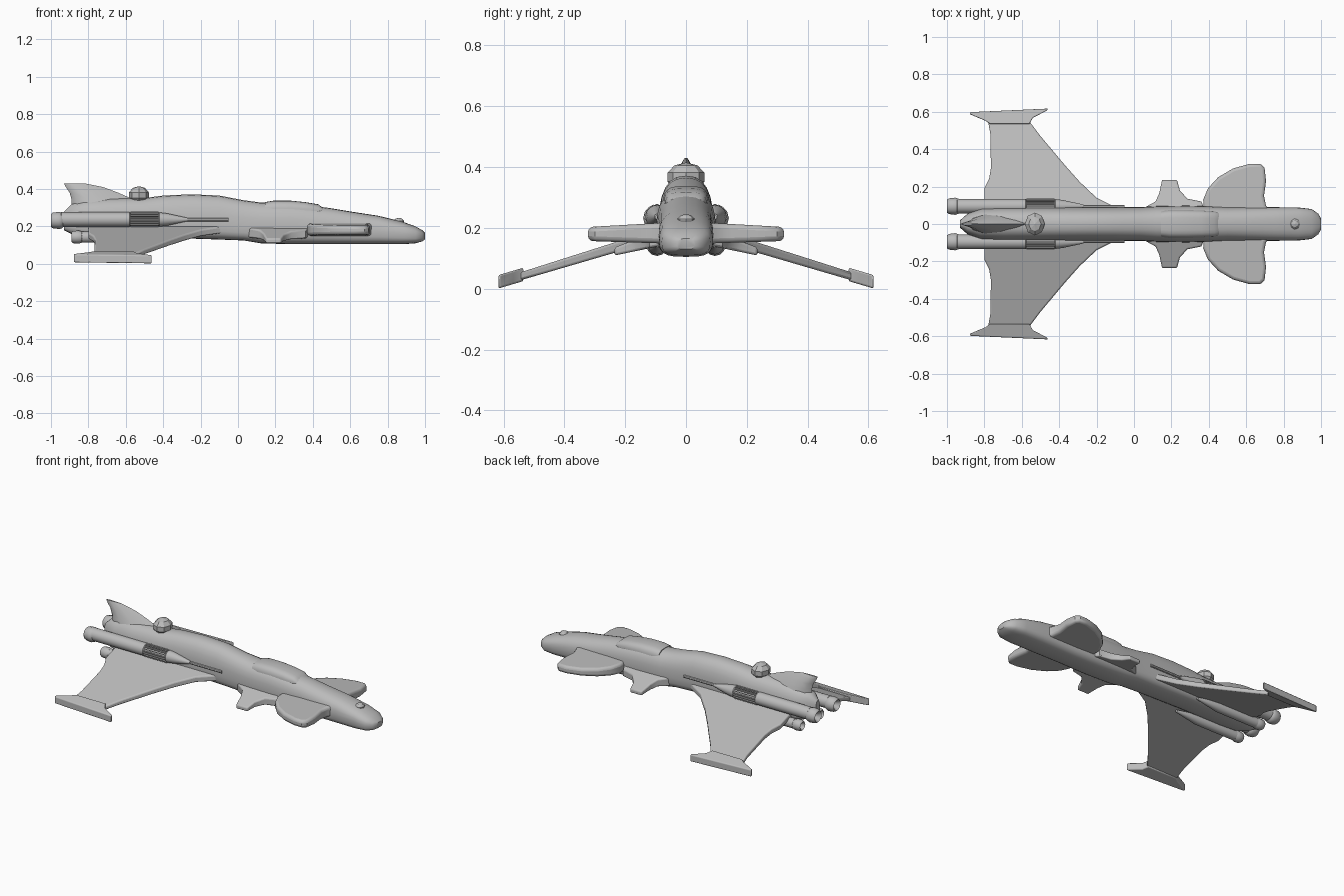
import bpy, bmesh
from math import sin, cos, pi, radians
from mathutils import Matrix, Vector

old = bpy.data.objects.get("Cube")
if old:
    bpy.data.objects.remove(old, do_unlink=True)

GREY = (0.5, 0.5, 0.5, 1)
hull_grey = bpy.data.materials.new("hull_grey")
hull_grey.use_nodes = True
hull_grey.diffuse_color = GREY
hull_grey.node_tree.nodes["Principled BSDF"].inputs["Base Color"].default_value = GREY


def finish(name, bm, mirror=False, bevel=0, smooth=True):
    bmesh.ops.recalc_face_normals(bm, faces=bm.faces)
    mesh = bpy.data.meshes.new(name)
    bm.to_mesh(mesh)
    bm.free()
    mesh.materials.append(hull_grey)
    ob = bpy.data.objects.new(name, mesh)
    bpy.context.collection.objects.link(ob)
    if bevel:
        mod = ob.modifiers.new("Rounded rim", 'BEVEL')
        mod.width, mod.segments = bevel, 3
        mod.limit_method, mod.angle_limit = 'ANGLE', radians(60)
    if mirror:
        mod = ob.modifiers.new("Other side", 'MIRROR')
        mod.use_axis = (False, True, False)
        mod.use_mirror_merge = False
    if smooth:
        bpy.ops.object.select_all(action='DESELECT')
        ob.select_set(True)
        bpy.context.view_layer.objects.active = ob
        bpy.ops.object.shade_smooth_by_angle(angle=radians(38))
    return ob


def loft(name, rings, **kw):
    """Skin a list of equal-length point rings and cap both ends."""
    bm = bmesh.new()
    loops = [[bm.verts.new(p) for p in ring] for ring in rings]
    n = len(loops[0])
    for a, b in zip(loops, loops[1:]):
        for i in range(n):
            j = (i + 1) % n
            bm.faces.new((a[i], a[j], b[j], b[i]))
    bm.faces.new(loops[0])
    bm.faces.new(loops[-1])
    return finish(name, bm, **kw)


def power(v, e):
    return (abs(v) ** e) * (1 if v >= 0 else -1)


def section(x, w, low, mid, top, upper=0.8, lower=0.6, n=24):
    """Rounded hull section, with separate curves above and below its waist."""
    pts = []
    for i in range(n):
        a = 2 * pi * i / n
        e, h = (upper, top - mid) if sin(a) >= 0 else (lower, mid - low)
        pts.append((x, w * power(cos(a), e), mid + h * power(sin(a), e)))
    return pts


def plate(name, outline, z0, slope, t_root, t_tip, bevel):
    """Mirrored slab, sloping and thinning outwards along y."""
    y_tip = max(p[1] for p in outline)
    rings = []
    for side in (-0.5, 0.5):
        rings.append([(x, y, z0 + slope * y + side * (t_root + (t_tip - t_root) * y / y_tip))
                      for x, y in outline])
    return loft(name, rings, mirror=True, bevel=bevel)


def tube(name, profile, y, z, n=20):
    """Mirrored turned part along x from (x, radius) pairs."""
    rings = [[(x, y + r * cos(2 * pi * i / n), z + r * sin(2 * pi * i / n)) for i in range(n)]
             for x, r in profile]
    return loft(name, rings, mirror=True)


# Fuselage: x, half width, bottom, waist, top
stations = [
    (1.0, .03, .13, .15, .165), (.985, .055, .12, .15, .18), (.95, .08, .11, .155, .2),
    (.88, .088, .105, .165, .225), (.75, .09, .105, .175, .257), (.6, .09, .105, .18, .28),
    (.5, .09, .105, .185, .297), (.4, .095, .105, .19, .31), (.28, .098, .105, .2, .325),
    (.12, .095, .11, .2, .328), (.03, .09, .125, .2, .34), (-.1, .09, .13, .21, .365),
    (-.25, .09, .135, .21, .372), (-.4, .09, .14, .21, .365), (-.5, .09, .14, .21, .352),
    (-.7, .09, .14, .21, .35), (-.82, .085, .145, .21, .34), (-.89, .055, .16, .22, .32),
    (-.93, .02, .18, .22, .28)]
loft("fuselage", [section(*s) for s in stations])

# Raised canopy
canopy = [(.455, .06, .26, .298), (.43, .068, .25, .318), (.36, .073, .25, .33),
          (.28, .076, .25, .338), (.19, .076, .25, .338), (.145, .07, .25, .33)]
loft("canopy", [section(x, w, b, .27, t, upper=.6) for x, w, b, t in canopy])

# Tail fin: height, rear x, front x, half thickness
fin = []
for z, back, front, t in [(.28, -.89, -.42, .065), (.345, -.89, -.56, .045), (.38, -.9, -.64, .028),
                          (.41, -.92, -.72, .016), (.43, -.93, -.82, .005)]:
    length = front - back
    half = [(back + length * f, t * k) for f, k in ((.08, .6), (.25, 1), (.5, .9), (.8, .45))]
    fin.append([(back, 0, z)] + [(x, y, z) for x, y in half] + [(front, 0, z)]
               + [(x, -y, z) for x, y in reversed(half)])
loft("tail_fin", fin)

# Main wings and their tip plates
plate("main_wing", [(-.02, .05), (-.1, .09), (-.2, .14), (-.29, .225), (-.37, .315), (-.5, .47),
                    (-.56, .55), (-.78, .55), (-.768, .48), (-.765, .3), (-.775, .24),
                    (-.8, .19), (-.8, .05)], .207, -.305, .04, .026, .008)
plate("wing_tip_plate", [(-.88, .588), (-.875, .598), (-.46, .617), (-.465, .607), (-.54, .568),
                         (-.56, .535), (-.77, .535), (-.795, .552)], .205, -.295, .044, .044, .008)

# Front canards
plate("canard", [(.375, .05), (.37, .13), (.395, .19), (.45, .25), (.53, .297), (.62, .322),
                 (.675, .322), (.698, .3), (.706, .23), (.695, .15), (.705, .1), (.74, .05)],
      .184, -.012, .075, .046, .016)

# Small middle fins
plate("middle_fin", [(.04, .05), (.06, .09), (.115, .12), (.135, .165), (.15, .235), (.23, .235),
                     (.245, .18), (.285, .135), (.36, .12), (.39, .05)],
      .193, -.3, .07, .026, .008)

# Upper engines with nozzles, tapered noses and feed rods
tube("upper_engine", [(-.95, .03), (-.945, .039), (-.58, .039), (-.575, .034), (-.425, .034),
                      (-.42, .038), (-.38, .033), (-.27, .009)], .095, .237)
tube("upper_nozzle", [(-.965, .01), (-1.0, .034), (-.99, .042), (-.955, .046), (-.94, .041),
                      (-.93, .03)], .095, .232, 12)
tube("feed_rod", [(-.32, .009), (-.05, .009)], .092, .235, 8)

# Lower engines
tube("lower_engine", [(-.84, .026), (-.835, .03), (-.55, .03), (-.4, .008)], .095, .143)
tube("lower_nozzle", [(-.86, .01), (-.89, .026), (-.88, .033), (-.85, .035), (-.83, .028)],
     .095, .143, 12)

# Cooling ribs around the upper engines
bm = bmesh.new()
for i in range(18):
    spin = Matrix.Rotation(2 * pi * i / 18, 4, 'X')
    place = (Matrix.Translation((-.5, .095, .237)) @ spin @ Matrix.Translation((0, 0, .037))
             @ Matrix.Diagonal((.15, .006, .009, 1)))
    bmesh.ops.create_cube(bm, size=1, matrix=place)
finish("cooling_ribs", bm, mirror=True, smooth=False)

# Faceted dorsal turret and small nose dome
for name, centre, size in (("dorsal_turret", (-.53, 0, .367), (.056, .064, .048)),
                           ("nose_dome", (.86, 0, .222), (.03, .03, .024))):
    bm = bmesh.new()
    place = Matrix.Translation(Vector(centre)) @ Matrix.Diagonal((*size, 1))
    bmesh.ops.create_uvsphere(bm, u_segments=8, v_segments=5, radius=1, matrix=place)
    finish(name, bm, smooth=False)
